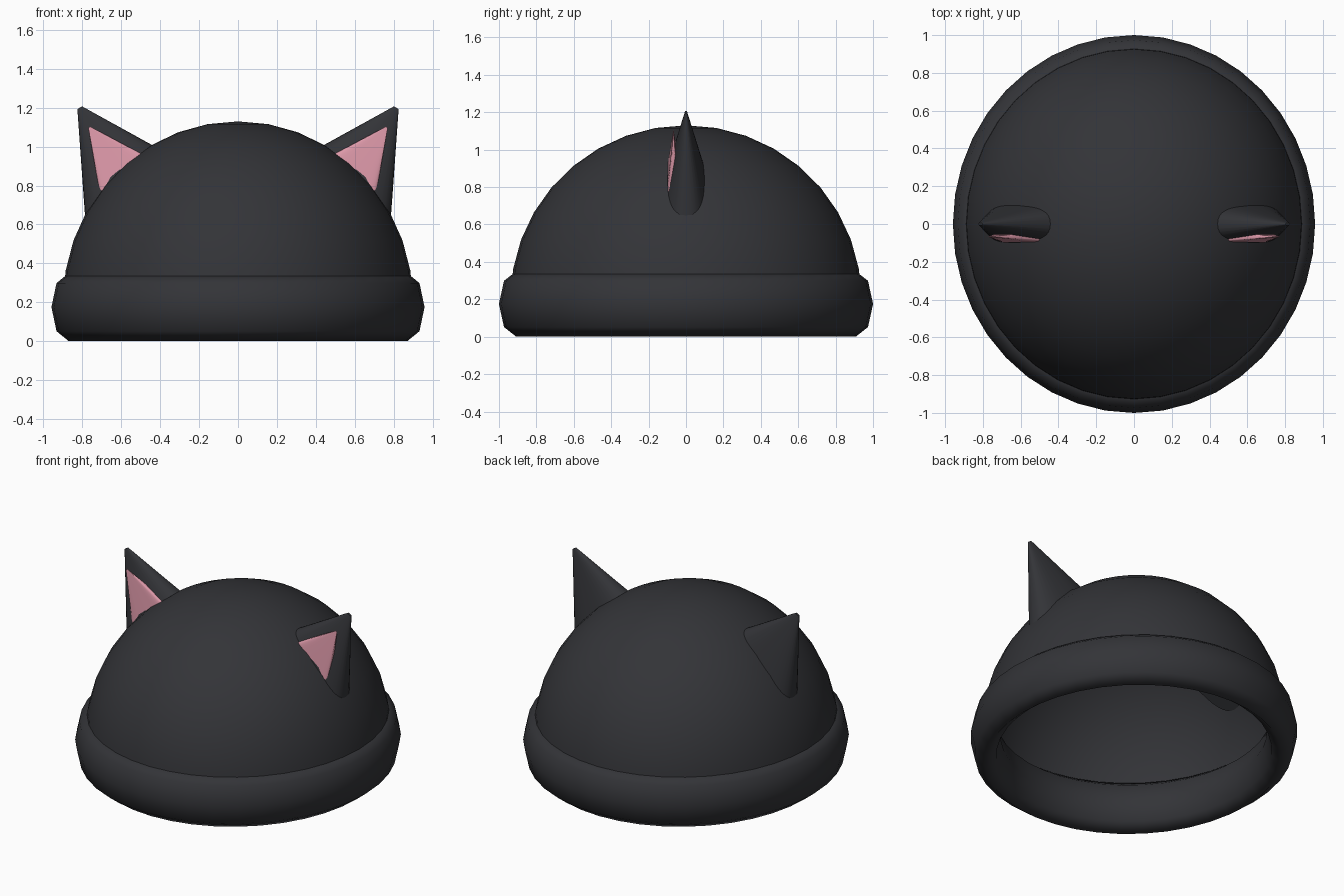
import bpy, bmesh
from math import radians, sin, cos, pi, copysign
from mathutils import Matrix, Vector

cube = bpy.data.objects.get("Cube")
if cube:
    bpy.data.objects.remove(cube, do_unlink=True)


def make_material(name, color):
    mat = bpy.data.materials.new(name)
    mat.use_nodes = True
    mat.diffuse_color = (*color, 1)
    bsdf = mat.node_tree.nodes["Principled BSDF"]
    bsdf.inputs["Base Color"].default_value = (*color, 1)
    bsdf.inputs["Roughness"].default_value = 0.8
    return mat


charcoal = make_material("charcoal", (0.033, 0.034, 0.039))
pink = make_material("pink", (0.73, 0.32, 0.40))

SEGMENTS = 40
DEPTH_SCALE = 1.043     # the hat is slightly deeper than wide


def finish(name, bm, mat, sharp_angle):
    mesh = bpy.data.meshes.new(name)
    bmesh.ops.recalc_face_normals(bm, faces=bm.faces)
    bm.to_mesh(mesh)
    bm.free()
    mesh.materials.append(mat)
    mesh.shade_smooth()
    mesh.set_sharp_from_angle(angle=radians(sharp_angle))
    obj = bpy.data.objects.new(name, mesh)
    bpy.context.collection.objects.link(obj)
    return obj


def lathe(name, profile, closed, mat):
    """Spin a profile of (radius, height) points around z."""
    bm = bmesh.new()
    verts = [bm.verts.new((0, r, z)) for r, z in profile]
    pairs = list(zip(verts, verts[1:]))
    if closed:
        pairs.append((verts[-1], verts[0]))
    edges = [bm.edges.new(p) for p in pairs]
    bmesh.ops.spin(bm, geom=verts + edges, cent=(0, 0, 0), axis=(0, 0, 1),
                   angle=2 * pi, steps=SEGMENTS, use_duplicate=False)
    bmesh.ops.remove_doubles(bm, verts=bm.verts, dist=0.0005)
    bmesh.ops.scale(bm, vec=(1, DEPTH_SCALE, 1), verts=bm.verts)
    return finish(name, bm, mat, 100)


def ear_cone(name, side, tip, tilt, height, width, depth, tip_size,
             boxiness, mat):
    """Flattened cone leaning outward; a low boxiness squares its section."""
    bm = bmesh.new()
    bmesh.ops.create_cone(bm, cap_ends=True, segments=32, radius1=1,
                          radius2=tip_size / width, depth=height)
    for v in bm.verts:
        r = v.co.xy.length
        for axis in (0, 1):
            v.co[axis] = copysign(r * abs(v.co[axis] / r) ** boxiness,
                                  v.co[axis])
    lean = Matrix.Rotation(radians(tilt) * side, 4, 'Y')
    place = Matrix.Translation(Vector((tip[0] * side, tip[1], tip[2])))
    drop = Matrix.Translation((0, 0, -height / 2))
    flatten = Matrix.Diagonal((width, depth, 1, 1))
    bmesh.ops.transform(bm, matrix=place @ lean @ drop @ flatten,
                        verts=bm.verts)
    return finish(name, bm, mat, 60)


# Crown: open half ellipsoid
crown = [(0.9 * sin(radians(a)), 0.2 + 0.93 * cos(radians(a)))
         for a in range(0, 91, 10)]
lathe("hat_crown", crown, False, charcoal)

# Rolled brim: eight-sided tall tube
brim = [(0.87 + 0.089 * cos(k * pi / 4), 0.175 + 0.175 * sin(k * pi / 4))
        for k in range(8)]
lathe("rolled_brim", brim, True, charcoal)

# Ears with pink inner panels on the front
for side, label in ((1, "left"), (-1, "right")):
    ear_cone(label + "_ear", side, (0.814, 0, 1.2), 32.6,
             0.49, 0.28, 0.122, 0.014, 0.8, charcoal)
    ear_cone(label + "_inner_ear", side, (0.765, -0.067, 1.1), 36,
             0.35, 0.177, 0.037, 0.006, 0.35, pink)
